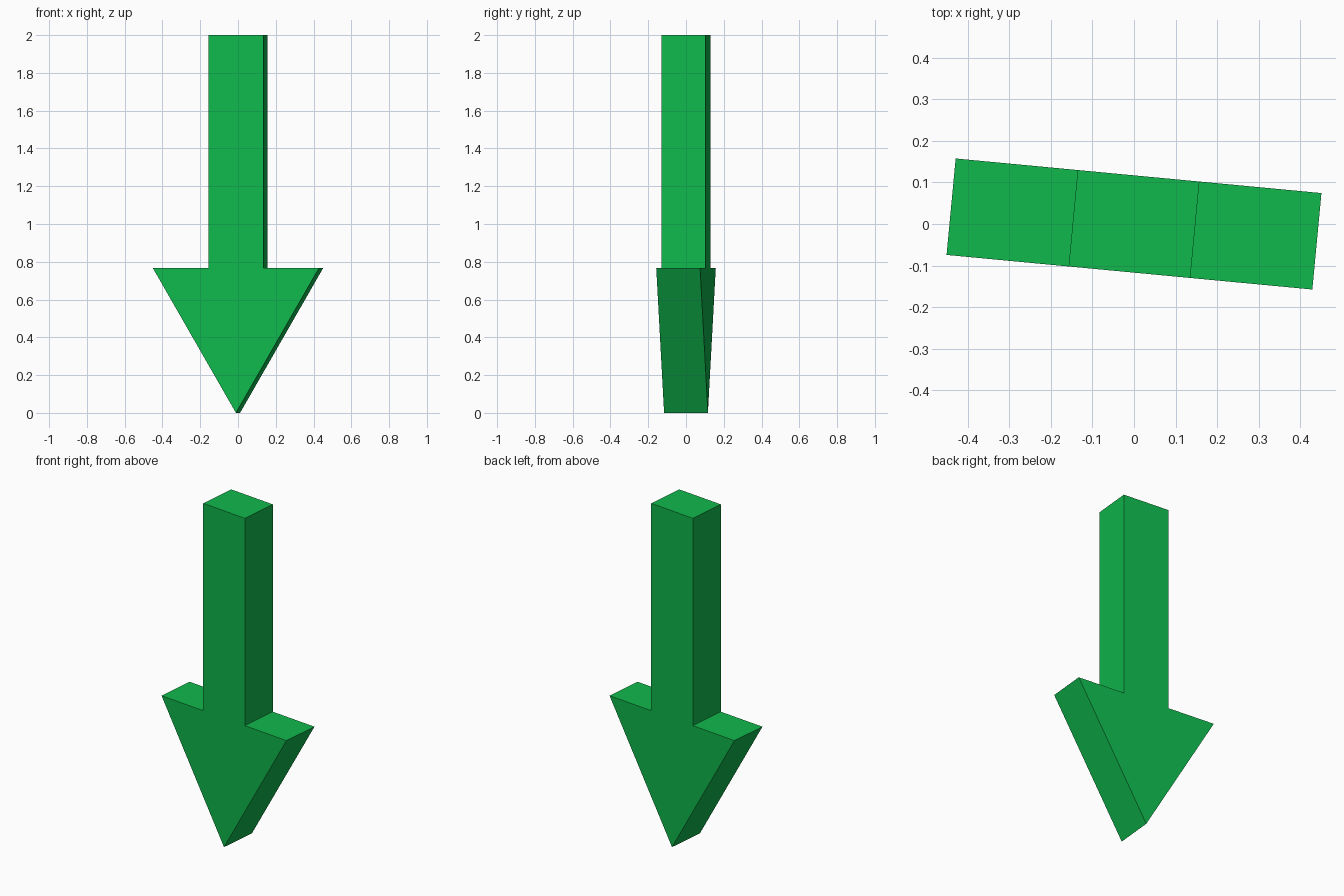
import bpy, bmesh
from math import radians
from mathutils import Matrix

if "Cube" in bpy.data.objects:
    bpy.data.objects.remove(bpy.data.objects["Cube"])

DEPTH = 0.233
TURN = radians(-5.4)

# Right half of the arrow outline, from the tip up; mirrored for the left half
right = [(0.442, 0.767), (0.147, 0.767), (0.147, 2.0)]
outline = [(0, 0)] + right + [(-x, z) for x, z in reversed(right)]

# Extrude the outline through its thickness and turn it slightly
bm = bmesh.new()
face = bm.faces.new([bm.verts.new((x, -DEPTH / 2, z)) for x, z in outline])
ext = bmesh.ops.extrude_face_region(bm, geom=[face], use_keep_orig=True)
verts = [g for g in ext["geom"] if isinstance(g, bmesh.types.BMVert)]
bmesh.ops.translate(bm, verts=verts, vec=(0, DEPTH, 0))
bmesh.ops.rotate(bm, verts=bm.verts[:], cent=(0, 0, 0), matrix=Matrix.Rotation(TURN, 3, 'Z'))
bmesh.ops.recalc_face_normals(bm, faces=bm.faces[:])

mesh = bpy.data.meshes.new("down_arrow")
bm.to_mesh(mesh)
bm.free()
arrow = bpy.data.objects.new("down_arrow", mesh)
bpy.context.collection.objects.link(arrow)

# Green paint
green = bpy.data.materials.new("green")
green.diffuse_color = (0.005, 0.48, 0.072, 1)
green.use_nodes = True
green.node_tree.nodes["Principled BSDF"].inputs["Base Color"].default_value = green.diffuse_color
mesh.materials.append(green)
